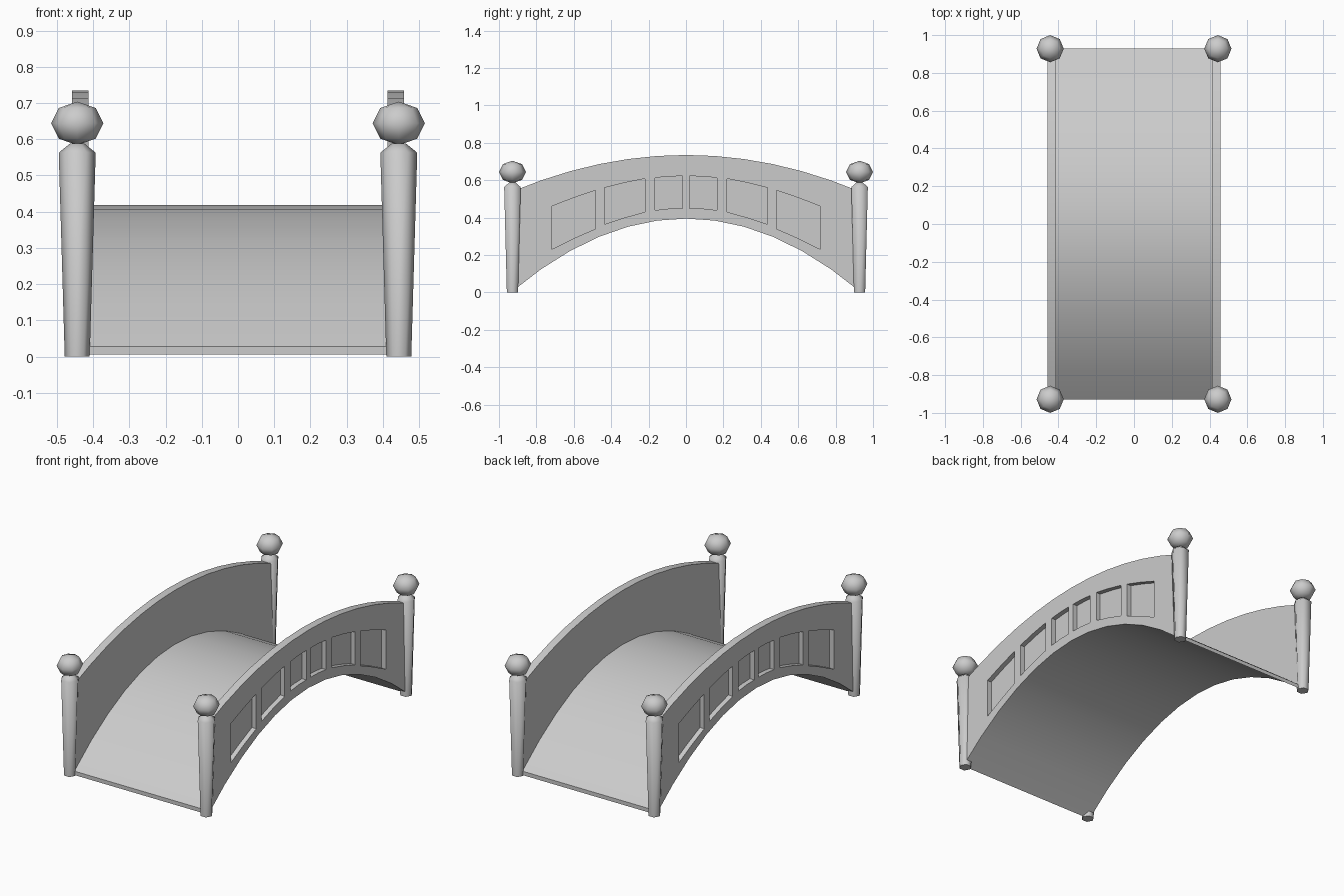
import bpy, bmesh, math

if "Cube" in bpy.data.objects:
    bpy.data.objects.remove(bpy.data.objects["Cube"])

HALF, N = 0.93, 12


def low(y):      # underside curve of the arch
    return 0.395 - 0.39 * (y / HALF) ** 2


def high(y):     # top curve of the side walls
    return 0.735 - 0.226 * y * y


def deck_top(y):
    return low(y) + 0.023


def prism(bm, outline, x0, x1):
    """Extrude a closed (y, z) outline from x0 to x1."""
    f = bm.faces.new([bm.verts.new((x0, y, z)) for y, z in outline])
    new = bmesh.ops.extrude_face_region(bm, geom=[f])["geom"]
    bmesh.ops.translate(bm, vec=(x1 - x0, 0, 0),
                        verts=[v for v in new if isinstance(v, bmesh.types.BMVert)])


def finish(name, bm):
    bmesh.ops.recalc_face_normals(bm, faces=bm.faces)
    me = bpy.data.meshes.new(name)
    bm.to_mesh(me)
    bm.free()
    ob = bpy.data.objects.new(name, me)
    bpy.context.collection.objects.link(ob)
    return ob


def activate(ob):
    bpy.ops.object.select_all(action='DESELECT')
    ob.select_set(True)
    bpy.context.view_layer.objects.active = ob


def smooth(ob, deg=30):
    activate(ob)
    bpy.ops.object.shade_smooth_by_angle(angle=math.radians(deg))


def band(lower, upper):
    ys = [-HALF + 2 * HALF * i / N for i in range(N + 1)]
    return [(y, lower(y)) for y in ys] + [(y, upper(y)) for y in reversed(ys)]


# arched deck
bm = bmesh.new()
prism(bm, band(low, deck_top), -0.413, 0.413)
smooth(finish("deck", bm))

# recessed panels: (y0, y1, bottom0, bottom1, top0, top1), cut on both halves
PANELS = [(0.02, 0.165, 0.45, 0.44, 0.622, 0.613),
          (0.22, 0.435, 0.43, 0.365, 0.608, 0.56),
          (0.485, 0.72, 0.34, 0.23, 0.545, 0.46)]
bm = bmesh.new()
for y0, y1, b0, b1, t0, t1 in PANELS:
    for s in (-1, 1):
        ym = (y0 + y1) / 2
        prism(bm, [(s * y0, b0), (s * ym, (b0 + b1) / 2 + 0.003), (s * y1, b1),
                   (s * y1, t1), (s * ym, (t0 + t1) / 2 + 0.003), (s * y0, t0)],
              0.43, 0.5)
cutter = finish("panel_cutter", bm)
cutter.hide_render = True

# side walls
for side, name in ((1, "right_wall"), (-1, "left_wall")):
    bm = bmesh.new()
    prism(bm, band(low, high), side * 0.413, side * 0.458)
    wall = finish(name, bm)
    cutter.scale.x = side
    bpy.context.view_layer.update()
    mod = wall.modifiers.new("panels", 'BOOLEAN')
    mod.operation, mod.solver, mod.object = 'DIFFERENCE', 'EXACT', cutter
    activate(wall)
    bpy.ops.object.modifier_apply(modifier=mod.name)
    smooth(wall)
bpy.data.objects.remove(cutter)

# corner posts: tapered hexagonal shaft, conical cap and faceted ball
RINGS = [(0.0345, 0.0), (0.051, 0.563), (0.02, 0.588)]
for sx, lr in ((-1, "left"), (1, "right")):
    for sy, fb in ((-1, "front"), (1, "back")):
        px, py = sx * 0.444, sy * 0.928
        bm = bmesh.new()
        loops = [[bm.verts.new((px + r * math.cos(i * math.pi / 3),
                                py + r * math.sin(i * math.pi / 3), z))
                  for i in range(6)] for r, z in RINGS]
        for a, b in zip(loops, loops[1:]):
            for i in range(6):
                j = (i + 1) % 6
                bm.faces.new((a[i], a[j], b[j], b[i]))
        bm.faces.new(loops[0])
        bm.faces.new(loops[-1])
        smooth(finish(f"{fb}_{lr}_post", bm), 61)

        bpy.ops.mesh.primitive_uv_sphere_add(segments=8, ring_count=4, radius=1,
                                             location=(px, py, 0.644))
        ball = bpy.context.object
        ball.name = f"{fb}_{lr}_ball"
        ball.scale = (0.072, 0.072, 0.06)
        bpy.ops.object.transform_apply(location=False, rotation=False, scale=True)
        smooth(ball, 61)
